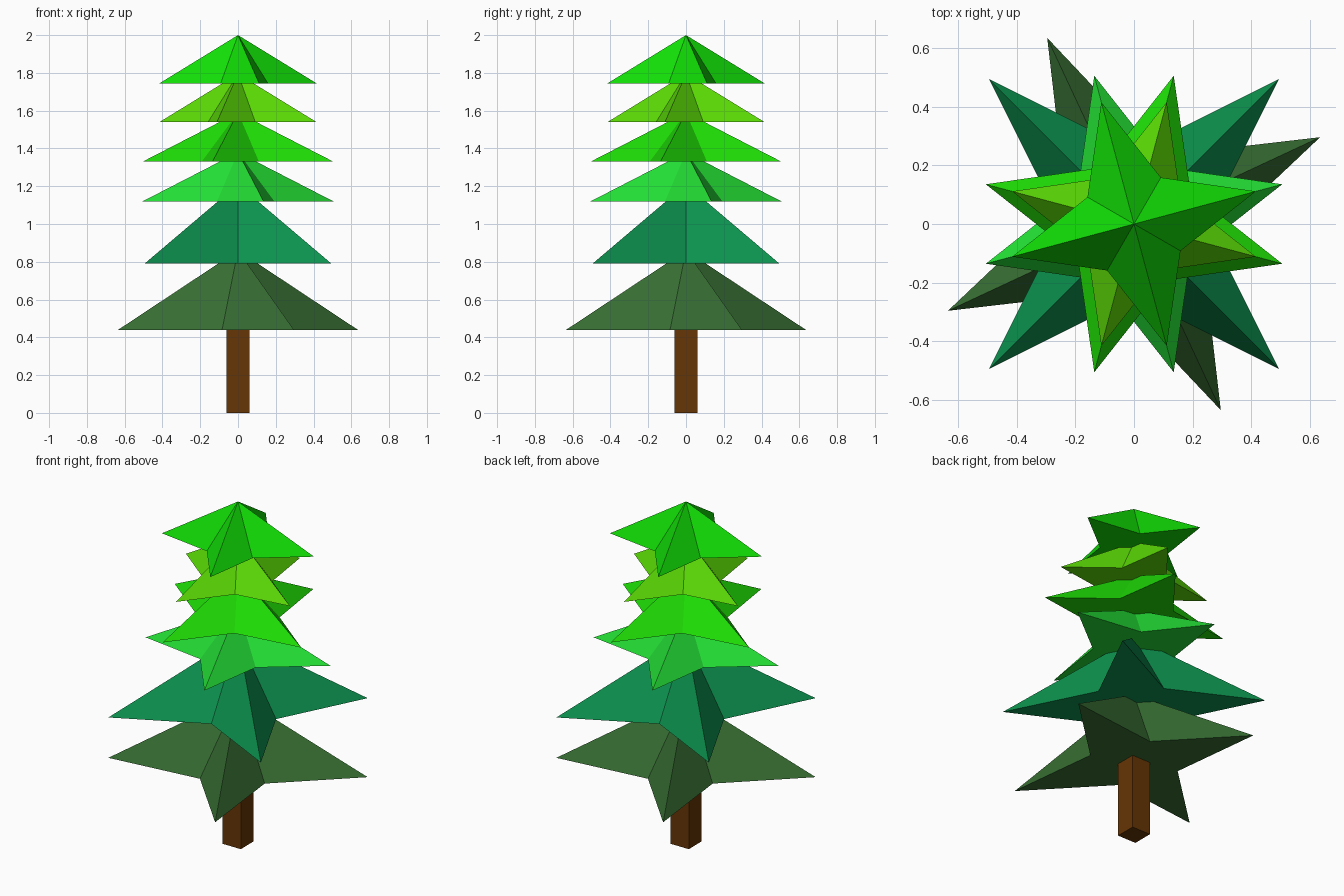
import bpy, bmesh
from math import sin, cos, radians

if "Cube" in bpy.data.objects:
    bpy.data.objects.remove(bpy.data.objects["Cube"])


def add_object(name, bm, color):
    bmesh.ops.recalc_face_normals(bm, faces=bm.faces[:])
    mesh = bpy.data.meshes.new(name)
    bm.to_mesh(mesh)
    bm.free()
    mat = bpy.data.materials.new(name + "_color")
    # picture colour (0-255) to linear
    mat.diffuse_color = [(c / 255) ** 2.2 for c in color] + [1]
    mat.use_nodes = True
    mat.node_tree.nodes["Principled BSDF"].inputs["Base Color"].default_value = mat.diffuse_color
    mesh.materials.append(mat)
    bpy.context.collection.objects.link(bpy.data.objects.new(name, mesh))


def star_tier(name, base, apex, tip_r, inner_r, angle, color):
    """Closed pyramid over a four-pointed star."""
    bm = bmesh.new()
    ring = []
    for i in range(8):
        r = inner_r if i % 2 else tip_r
        a = radians(angle + 45 * i)
        ring.append(bm.verts.new((r * cos(a), r * sin(a), base)))
    top = bm.verts.new((0, 0, apex))
    for i in range(8):
        bm.faces.new((ring[i], ring[(i + 1) % 8], top))
    bm.faces.new(ring[::-1])
    add_object(name, bm, color)


# Square trunk
bm = bmesh.new()
bmesh.ops.create_cube(bm, size=1)
for v in bm.verts:
    v.co = (v.co.x * 0.12, v.co.y * 0.12, (v.co.z + 0.5) * 0.45)
add_object("trunk", bm, (102, 56, 14))

# Foliage tiers, bottom to top: base, apex, tip radius, inner radius, turn, colour
tiers = [
    (0.44, 0.86, 0.70, 0.247, 25, (58, 110, 54)),
    (0.79, 1.21, 0.70, 0.247, 45, (20, 146, 80)),
    (1.12, 1.38, 0.523, 0.222, 15, (40, 222, 56)),
    (1.33, 1.59, 0.523, 0.222, -15, (36, 222, 14)),
    (1.54, 1.795, 0.43, 0.183, -15, (92, 220, 14)),
    (1.745, 2.0, 0.43, 0.183, 15, (24, 220, 14)),
]
for n, t in enumerate(tiers, 1):
    star_tier(f"foliage_tier_{n}", *t)
